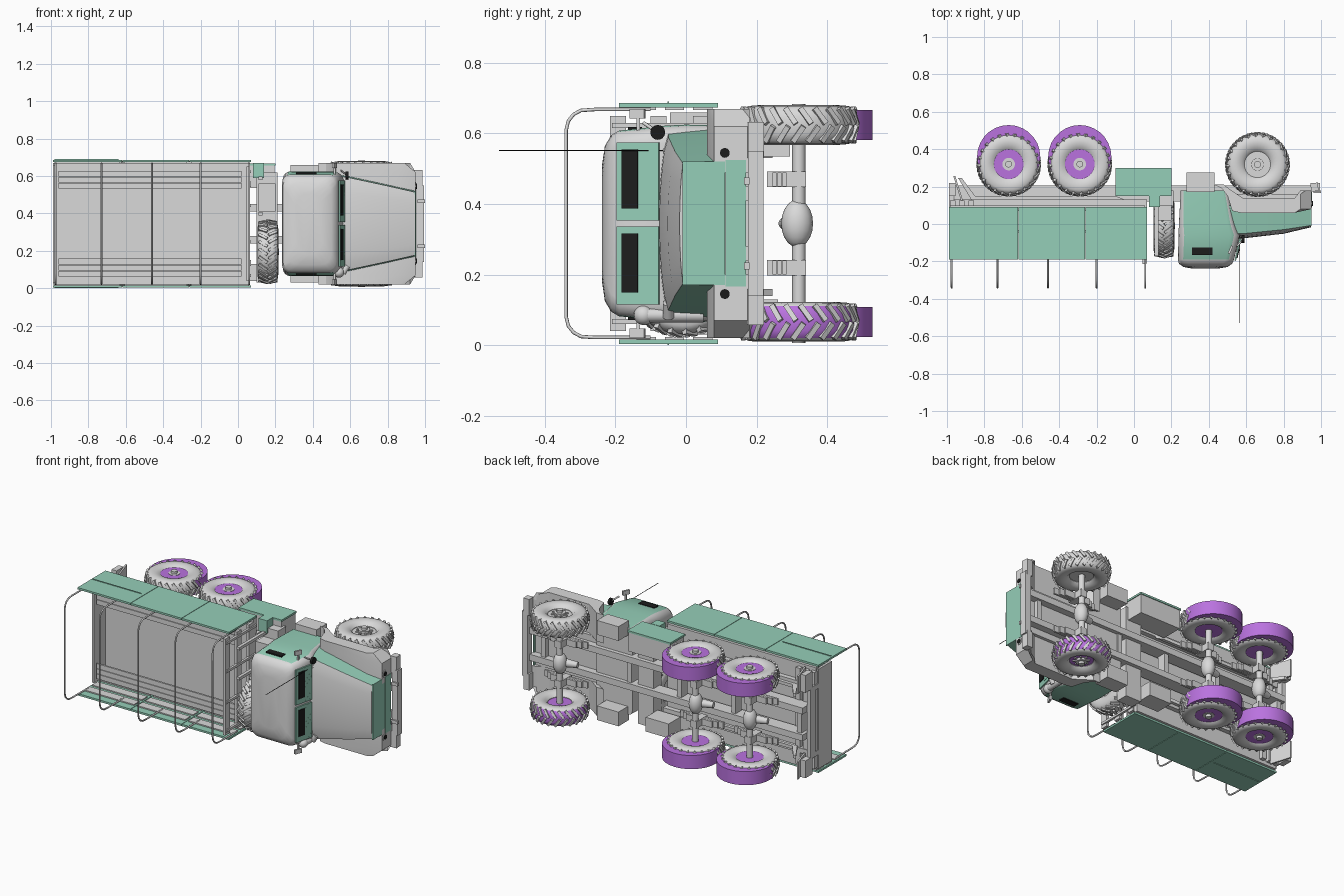
import bpy, bmesh, math
from mathutils import Matrix, Vector

if "Cube" in bpy.data.objects:
    bpy.data.objects.remove(bpy.data.objects["Cube"])

W = 0.69  # overall width; the truck lies on its side, so its width runs along z


def mat(name, *c):
    m = bpy.data.materials.new(name)
    m.diffuse_color = (*c, 1)
    m.use_nodes = True
    m.node_tree.nodes["Principled BSDF"].inputs["Base Color"].default_value = m.diffuse_color
    return m


GREY = mat("light grey", 0.7, 0.7, 0.7)
GREEN = mat("sage green", 0.3, 0.62, 0.48)
PURPLE = mat("purple", 0.49, 0.17, 0.74)
BLACK = mat("black", 0.012, 0.012, 0.012)


def finish(name, bm, *mats, smooth=None):
    bmesh.ops.recalc_face_normals(bm, faces=bm.faces[:])
    me = bpy.data.meshes.new(name)
    bm.to_mesh(me)
    bm.free()
    for m in mats:
        me.materials.append(m)
    ob = bpy.data.objects.new(name, me)
    bpy.context.collection.objects.link(ob)
    if smooth:
        bpy.ops.object.select_all(action='DESELECT')
        ob.select_set(True)
        bpy.context.view_layer.objects.active = ob
        bpy.ops.object.shade_smooth_by_angle(angle=math.radians(smooth))
    return ob


def box(name, x, y, z, m=GREY, rot=0, axis='Z'):
    bm = bmesh.new()
    c = Vector([sum(v) / 2 for v in (x, y, z)])
    s = Matrix.Diagonal((x[1] - x[0], y[1] - y[0], z[1] - z[0], 1))
    bmesh.ops.create_cube(bm, size=1, matrix=Matrix.Translation(c) @ Matrix.Rotation(rot, 4, axis) @ s)
    return finish(name, bm, m)


def pair(name, x, y, z, m=GREY, rot=0):
    box(name + "_a", x, y, z, m, rot)
    box(name + "_b", x, y, (W - z[1], W - z[0]), m, rot)


def rod(name, a, b, r, m=GREY, n=14, r2=None):
    a, b = Vector(a), Vector(b)
    bm = bmesh.new()
    q = (b - a).to_track_quat('Z', 'Y').to_matrix().to_4x4()
    bmesh.ops.create_cone(bm, cap_ends=True, segments=n, radius1=r, radius2=r if r2 is None else r2,
                          depth=(b - a).length, matrix=Matrix.Translation((a + b) / 2) @ q)
    return finish(name, bm, m, smooth=40)


def ball(name, c, r, scale=(1, 1, 1), m=GREY):
    bm = bmesh.new()
    bmesh.ops.create_uvsphere(bm, u_segments=16, v_segments=10, radius=r,
                              matrix=Matrix.Translation(c) @ Matrix.Diagonal((*scale, 1)))
    return finish(name, bm, m, smooth=60)


def loft(name, rings, rule, mats, smooth=35):
    bm = bmesh.new()
    vs = [[bm.verts.new(p) for p in r] for r in rings]
    n = len(rings[0])
    for a, b in zip(vs, vs[1:]):
        for i in range(n):
            bm.faces.new((a[i], a[(i + 1) % n], b[(i + 1) % n], b[i]))
    bm.faces.new(vs[0])
    bm.faces.new(vs[-1])
    bmesh.ops.recalc_face_normals(bm, faces=bm.faces[:])
    for f in bm.faces:
        f.normal_update()
        f.material_index = rule(f.normal, f.calc_center_median())
    return finish(name, bm, *mats, smooth=smooth)


def prism(name, pts, z0, z1, m=GREY):
    return loft(name, [[(x, y, z) for x, y in pts] for z in (z0, z1)], lambda n, c: 0, [m], 25)


def wheel(name, pos, out, tread=GREY, rim=GREY, axis_x=False):
    # tyre, lugs, rim and hub built round z, outer side towards out
    M = Matrix.Translation(pos) @ (Matrix.Rotation(math.pi / 2, 4, 'Y') if axis_x else Matrix())
    prof = [(.07, -.033), (.085, -.049), (.115, -.056), (.14, -.054), (.154, -.045), (.163, -.024)]
    prof += [(r, -z) for r, z in reversed(prof)]
    bm = bmesh.new()
    n = 36
    rings = [[bm.verts.new((r * math.cos(i * math.tau / n), r * math.sin(i * math.tau / n), z))
              for r, z in prof] for i in range(n)]
    for i in range(n):
        for j in range(len(prof)):
            k = (j + 1) % len(prof)
            f = bm.faces.new((rings[i][j], rings[i - 1][j], rings[i - 1][k], rings[i][k]))
            f.material_index = int(4 <= j <= 6)
    bmesh.ops.transform(bm, matrix=M, verts=bm.verts[:])
    finish(name + "_tyre", bm, GREY, tread, smooth=35)
    bm = bmesh.new()
    for i in range(24):
        for s in (-1, 1):
            a = (i + (0.5 if s > 0 else 0)) * math.tau / 24
            bmesh.ops.create_cube(bm, size=1, matrix=M @ Matrix.Rotation(a, 4, 'Z')
                                  @ Matrix.Translation((.16, 0, s * .025)) @ Matrix.Rotation(-s * .22, 4, 'Y')
                                  @ Matrix.Rotation(s * .6, 4, 'X') @ Matrix.Diagonal((.016, .015, .054, 1)))
    finish(name + "_lugs", bm, GREY)
    for part, r, z, d, m, seg in (("rim", .073, .0, .06, rim, 24), ("hub", .034, .02, .05, GREY, 16),
                                  ("cap", .018, .03, .06, GREY, 12)):
        bm = bmesh.new()
        bmesh.ops.create_cone(bm, cap_ends=True, segments=seg, radius1=r, radius2=r, depth=d,
                              matrix=M @ Matrix.Translation((0, 0, out * z)))
        if part == "hub":
            for i in range(8):
                bmesh.ops.create_cube(bm, size=1, matrix=M @ Matrix.Rotation(i * math.tau / 8, 4, 'Z')
                                      @ Matrix.Translation((.04, 0, out * .03))
                                      @ Matrix.Diagonal((.02, .01, .014, 1)))
        finish(name + "_" + part, bm, m, smooth=40)


# wheels, with the offset purple drums around the rear ones
for s, z in ((-1, .066), (1, W - .066)):
    side = "low" if s < 0 else "high"
    p = PURPLE if s < 0 else GREY
    wheel("front_wheel_" + side, (.66, .318, z), s, p, p)
    for i, x in enumerate((-.67, -.29)):
        wheel(f"rear_wheel_{i}_{side}", (x, .32, z), s, GREY, PURPLE)
        rod(f"rear_drum_{i}_{side}", (x, .36, z - .043), (x, .36, z + .043), .169, PURPLE, 28)
wheel("spare_wheel", (.16, -.01, .195), 1, axis_x=True)

# axles, differentials and springs
for i, x in enumerate((-.67, -.29, .66)):
    rod(f"axle_{i}", (x, .32, .08), (x, .32, W - .08), .019)
    ball(f"differential_{i}", (x, .315, .345), .045, (.9, 1, 1.5))
    rod(f"pinion_{i}", (x, .3, .345), (x - .1, .28, .345), .028, r2=.018)
    for j in range(3):
        pair(f"leaf_spring_{i}_{j}", (x - .15 + j * .03, x + .15 - j * .03),
             (.245 + j * .014, .257 + j * .014), (.2, .24))
    pair(f"spring_clamp_{i}", (x - .022, x + .022), (.23, .34), (.198, .242))

# chassis: rails, cross members, guards
pair("frame_rail", (-.96, .95), (.12, .205), (.24, .28))
for i, x in enumerate((-.94, -.48, -.1, .25, .85)):
    box(f"frame_cross_{i}", (x, x + .03), (.13, .19), (.25, .44))
pair("bed_subframe", (-.99, .07), (.09, .13), (.12, .15))
for i in range(3):
    x = -.985 + i * .05
    box(f"bed_rear_cross_{i}", (x, x + .03), (.095, .125), (.04, .65))
for s, z in (("low", (.14, .16)), ("high", (.53, .55))):
    prism("rear_guard_" + s, [(-.94, .245), (-.87, .13), (-.05, .13), (-.1, .15), (-.85, .15), (-.92, .245)], *z)
pair("mud_flap", (-.945, -.935), (.12, .26), (.02, .13), rot=.3)
pair("rear_lamp_bracket", (-.99, -.955), (.15, .22), (.02, .13))
box("rear_bumper", (-.99, -.965), (.12, .17), (.12, .57))

# cargo bed: floor, drop sides, benches, end boards
box("bed_floor", (-.98, .06), (.07, .1), (.02, W - .02))
for i, (a, b) in enumerate(((-.99, -.62), (-.617, -.263), (-.26, .07))):
    pair(f"side_panel_{i}", (a, b), (-.19, .09), (.004, .016), GREEN)
    for k in range(3):
        y = -.14 + k * .08
        pair(f"side_slat_{i}_{k}", (a + .01, b - .01), (y, y + .055), (.016, .023))
pair("panel_hinge_bar", (-.98, -.64), (-.052, -.048), (.0, .004), GREEN)
for k, z in enumerate((.062, .095, .128)):
    pair(f"bench_slat_{k}", (-.96, .02), (-.045, -.033), (z, z + .03))
box("tailgate", (-.99, -.975), (-.045, .09), (.03, W - .03))
for k, y in enumerate((-.215, -.1, .02)):
    box(f"headboard_slat_{k}", (.045, .062), (y, y + .045), (.04, W - .04))
for k, z in enumerate((.06, .24, .435, .615)):
    box(f"headboard_post_{k}", (.055, .07), (-.21, .09), (z, z + .015))

# canopy bows
for i, x in enumerate((-.975, -.73, -.46, -.2, .06)):
    pts = [(-.1, .022), (-.26, .022)]
    pts += [(-.28 - .06 * math.sin(t), .082 - .06 * math.cos(t)) for t in (.3, .7, 1.1, 1.57)]
    pts += [(y, W - z) for y, z in reversed(pts)]
    cu = bpy.data.curves.new(f"canopy_bow_{i}", 'CURVE')
    cu.dimensions, cu.bevel_depth, cu.bevel_resolution = '3D', .005, 2
    sp = cu.splines.new('POLY')
    sp.points.add(len(pts) - 1)
    for p, (y, z) in zip(sp.points, pts):
        p.co = (x, y, z, 1)
    cu.materials.append(GREY)
    bpy.context.collection.objects.link(bpy.data.objects.new(f"canopy_bow_{i}", cu))


# cab: rounded sections stacked from floor to roof
def section(y, x0, x1, z0, r):
    out = []
    for cx, cz, a0 in ((x1 - r, W - z0 - r, 0), (x0 + r, W - z0 - r, 1), (x0 + r, z0 + r, 2), (x1 - r, z0 + r, 3)):
        out += [(cx + r * math.cos(a), y, cz + r * math.sin(a)) for a in [(a0 + k / 4) * math.pi / 2 for k in range(5)]]
    return out


loft("cab", [section(*s) for s in ((.18, .25, .5, .07, .025), (0, .24, .54, .065, .04), (-.06, .238, .565, .068, .05),
                                   (-.19, .235, .535, .082, .045), (-.212, .24, .525, .095, .05),
                                   (-.23, .265, .5, .125, .06), (-.238, .31, .45, .18, .07))],
     lambda n, c: int(abs(n.z) > .96 and c.y > -.19), [GREY, GREEN])
pair("side_window", (.31, .42), (-.165, -.125), (.071, .079), BLACK)
for i, (a, b) in enumerate(((.115, .337), (.353, .575))):
    box(f"windscreen_{i}", (.551, .559), (-.198, -.075), (a, b), GREEN, -.23)
    box(f"windscreen_slot_{i}", (.551, .559), (-.182, -.136), (a + .035, b - .02), BLACK, -.23)
    for k in range(13):
        z = a + .004 + k * (b - a - .014) / 12
        box(f"windscreen_rib_{i}_{k}", (.556, .566), (-.136, -.08), (z, z + .006), GREEN, -.23)


# bonnet: crowned sections from windscreen to grille
def bonnet(x, z0, edge, crown):
    pts = [(x, .1, z0), (x, edge, z0 + .008)]
    for k in range(1, 12):
        t = k / 12
        pts.append((x, edge - (edge - crown) * math.sin(math.pi * t) ** .6, z0 + .008 + (W - 2 * z0 - .016) * t))
    return pts + [(x, edge, W - z0 - .008), (x, .1, W - z0)]


loft("bonnet", [bonnet(.5, .075, -.05, -.08), bonnet(.6, .092, -.05, -.075), bonnet(.8, .135, -.03, -.052),
                bonnet(.945, .168, -.008, -.018)], lambda n, c: int(abs(n.z) > .85), [GREY, GREEN], 50)
box("grille_plate", (.943, .95), (-.01, .11), (.17, .52), GREEN)
box("grille_lower_plate", (.943, .953), (.112, .17), (.167, .525), GREEN)
box("engine_tray", (.35, .94), (.09, .16), (.2, .49))
for s, z in (("low", .145), ("high", W - .145)):
    rod("headlight_" + s, (.9, .11, z), (.953, .11, z), .022)
    rod("headlight_lens_" + s, (.952, .11, z), (.956, .11, z), .014, BLACK)

# front wings with arch, steps, bumper
arch = [(.43, .21), (.47, .19), (.5, .15), (.525, .07), (.57, .06), (.86, .06), (.95, .08), (.95, .18),
        (.92, .18), (.86, .14), (.58, .14), (.52, .18), (.48, .21)]
for s, z0, z1 in (("low", .02, .2), ("high", W - .02, W - .2)):
    cut = .05 if z1 > z0 else -.05
    loft("wing_" + s, [[(x - (.06 if x > .93 else 0), y, z0) for x, y in arch],
                       [(x, y, z0 + cut) for x, y in arch], [(x, y, z1) for x, y in arch]], lambda n, c: 0, [GREY], 25)
pair("cab_step", (.28, .43), (.17, .275), (.03, .12))
pair("bumper_end", (.945, .985), (.175, .22), (.057, .16), rot=.06)
box("bumper", (.955, .995), (.175, .22), (.14, .55))
pair("tow_hook", (.96, 1.0), (.165, .18), (.215, .235))

# fuel tank, opposite locker, rack beside the spare wheel
box("fuel_tank", (-.095, .195), (.155, .295), (.535, .658))
box("fuel_tank_cover", (-.1, .2), (.15, .3), (.656, .668), GREEN)
box("locker", (-.06, .1), (.14, .26), (.04, .13))
box("tank_bracket", (.08, .14), (.09, .15), (.59, .67), GREEN)
box("rack_base", (.1, .21), (.1, .18), (.03, .62))
box("rack_box", (.11, .2), (.02, .11), (.41, .56))
for k, z in enumerate((.39, .58)):
    box(f"rack_post_{k}", (.11, .13), (-.17, .12), (z, z + .018))

# mirrors, intake pipe, aerial
rod("round_mirror", (.575, -.08, .603), (.59, -.08, .603), .021, BLACK, 18)
rod("mirror_arm", (.55, -.12, .63), (.585, -.08, .603), .005)
pair("wing_mirror", (.51, .522), (-.16, -.115), (.02, .047), GREY, -.4)
pair("wing_mirror_stay", (.51, .52), (-.14, -.13), (.04, .09))
rod("intake_pipe", (.545, .05, .085), (.545, -.12, .085), .02)
ball("intake_cap", (.54, -.12, .085), .028)
rod("intake_elbow", (.56, -.05, .08), (.585, -.05, .12), .016)
rod("aerial", (.565, -.05, .552), (.565, -.53, .552), .0018, BLACK, 6)
ball("aerial_base", (.565, -.055, .552), .01)
